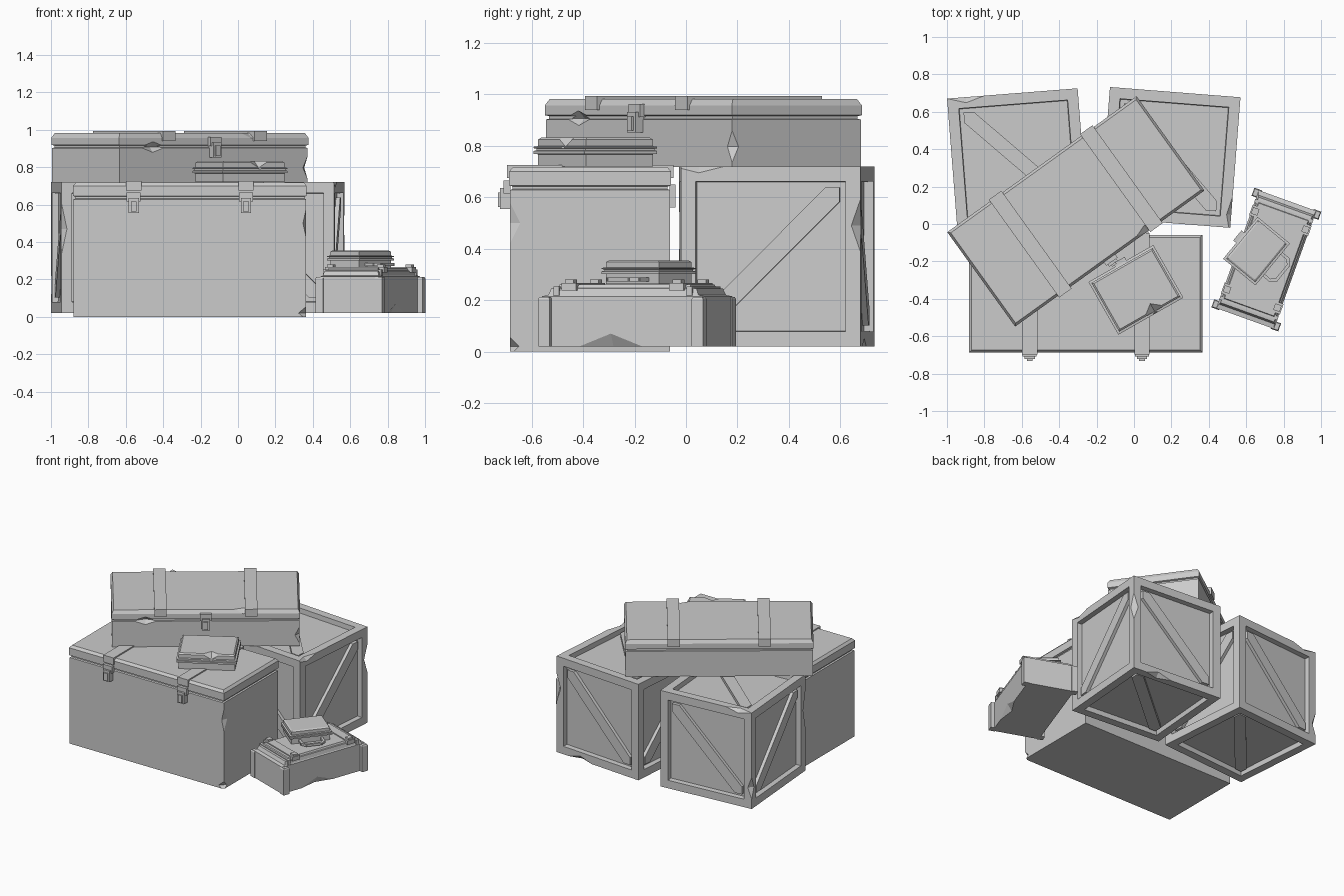
import bpy, bmesh
from math import radians, atan2, hypot
from mathutils import Matrix, Vector

if "Cube" in bpy.data.objects:
    bpy.data.objects.remove(bpy.data.objects["Cube"])


def frame(x, y, z, deg):
    return Matrix.Translation((x, y, z)) @ Matrix.Rotation(radians(deg), 4, 'Z')


def finish(name, bm, M):
    bmesh.ops.recalc_face_normals(bm, faces=bm.faces)
    me = bpy.data.meshes.new(name)
    bm.to_mesh(me)
    bm.free()
    ob = bpy.data.objects.new(name, me)
    bpy.context.collection.objects.link(ob)
    ob.matrix_world = M
    return ob


def box(name, M, loc, size, rot=None):
    bm = bmesh.new()
    bmesh.ops.create_cube(bm, size=1)
    bmesh.ops.scale(bm, vec=size, verts=bm.verts)
    L = Matrix.Translation(loc)
    return finish(name, bm, M @ (L @ rot if rot else L))


def tiers(name, M, rings):
    """Stack of rectangles (z, half x, half y) skinned into a closed solid."""
    bm = bmesh.new()
    rows = [[bm.verts.new((sx * hx, sy * hy, z)) for sx, sy in ((-1, -1), (1, -1), (1, 1), (-1, 1))]
            for z, hx, hy in rings]
    bm.faces.new(rows[0])
    bm.faces.new(rows[-1])
    for a, b in zip(rows, rows[1:]):
        for i in range(4):
            j = (i + 1) % 4
            bm.faces.new((a[i], a[j], b[j], b[i]))
    return finish(name, bm, M)


def ribbon(name, M, prof, x0, x1):
    """Extrude a closed (y, z) profile along x."""
    bm = bmesh.new()
    a, b = [[bm.verts.new((x, y, z)) for y, z in prof] for x in (x0, x1)]
    bm.faces.new(a)
    bm.faces.new(b)
    for i in range(len(prof)):
        j = (i + 1) % len(prof)
        bm.faces.new((a[i], a[j], b[j], b[i]))
    return finish(name, bm, M)


def chip(ob, loc, size):
    """Faceted dent cut out of an edge."""
    bm = bmesh.new()
    bmesh.ops.create_uvsphere(bm, u_segments=4, v_segments=2, radius=1)
    bmesh.ops.scale(bm, vec=size, verts=bm.verts)
    cut = finish('chip_cutter', bm, ob.matrix_world @ Matrix.Translation(loc))
    cut.hide_render = True
    cut.hide_viewport = True
    mod = ob.modifiers.new('chip', 'BOOLEAN')
    mod.operation = 'DIFFERENCE'
    mod.object = cut


def strap(name, M, x, hy, top, drop):
    """Strap over a lid with short tabs hanging front and back."""
    t = 0.013
    o = hy + t
    ribbon(name, M, [(-o, drop), (-o, top + t), (o, top + t), (o, drop), (hy - .005, drop),
                     (hy - .02, top - .005), (.02 - hy, top - .005), (.005 - hy, drop)],
           x - .041, x + .041)


def latch(name, M, x, y, z):
    s = -1 if y < 0 else 1
    box(name + '_plate', M, (x, y + s * .008, z + .03), (.075, .026, .05))
    box(name + '_clasp', M, (x, y + s * .015, z - .015), (.055, .04, .08))
    box(name + '_pin', M, (x, y + s * .024, z - .02), (.03, .04, .055))


# Big chest
C = frame(-.2575, -.3725, 0, 0)
chest = tiers('chest', C, [(0, .622, .311), (.628, .622, .311), (.632, .612, .301), (.642, .612, .301),
                           (.646, .625, .315), (.70, .625, .315), (.717, .61, .30)])
chip(chest, (.625, -.315, .50), (.022, .05, .10))
chip(chest, (.63, -.32, .02), (.06, .05, .05))
chip(chest, (.2, .318, .717), (.12, .06, .03))
for x in (-.3, .3):
    strap('chest_strap', C, x, .311, .713, .675)
    latch('chest_latch', C, x, -.315, .61)
    box('chest_hinge', C, (x, .32, .605), (.07, .025, .09))

# Long case lying across the top
T = frame(-.311, .0675, .717, 35.7)
case = tiers('long_case', T, [(0, .62, .308), (.185, .62, .308), (.188, .611, .299), (.198, .611, .299),
                              (.202, .623, .311), (.24, .623, .311), (.265, .61, .297)])
chip(case, (.622, -.31, .08), (.035, .035, .07))
chip(case, (.25, -.315, .265), (.11, .04, .03))
chip(case, (-.4, -.31, .19), (.09, .03, .03))
for x in (-.3, .3):
    strap('case_strap', T, x, .309, .263, .222)
latch('case_latch', T, 0, -.31, .19)

# Two wooden crates with recessed panels and diagonal braces
H, RIM, DEEP = .35, .082, .035


def crate(tag, M, chips):
    bm = bmesh.new()
    bmesh.ops.create_cube(bm, size=2 * H)
    bmesh.ops.inset_individual(bm, faces=bm.faces[:], thickness=RIM, depth=0)
    inner = [f for f in bm.faces if all(abs(abs(c) - H) > .01 for v in f.verts
             for c in v.co if abs(c) != max(map(abs, v.co)))]
    inner = [f for f in inner if f.calc_area() > .2]
    bmesh.ops.inset_individual(bm, faces=inner, thickness=.004, depth=-DEEP)
    body = finish(tag + '_crate', bm, M)
    for loc, size in chips:
        chip(body, loc, size)
    # brace profile clipped to the panel opening: corner-to-corner hexagon
    a, w = H - RIM, .055
    # face normal, in-plane right axis, slope sign
    faces = [((1, 0, 0), (0, 1, 0), 1), ((-1, 0, 0), (0, -1, 0), 1), ((0, 1, 0), (-1, 0, 0), -1),
             ((0, -1, 0), (1, 0, 0), -1), ((0, 0, 1), (1, 0, 0), -1), ((0, 0, -1), (1, 0, 0), -1)]
    for n, r, s in faces:
        n, r = Vector(n), Vector(r)
        u = n.cross(r)
        bm = bmesh.new()
        pts = [(-a, -a), (w - a, -a), (a, a - w), (a, a), (a - w, a), (-a, w - a)]
        lo, hi = [[bm.verts.new(r * p + u * (s * q) + n * d) for p, q in pts]
                  for d in (H - DEEP - .005, H - .012)]
        bm.faces.new(lo)
        bm.faces.new(hi)
        for i in range(6):
            j = (i + 1) % 6
            bm.faces.new((lo[i], lo[j], hi[j], hi[i]))
        finish(tag + '_crate_brace', bm, M)


crate('left', frame(-.623, .349, .37, 4.5),
      [((-H, -H, .1), (.03, .03, .14)), ((-.25, H, H), (.1, .03, .025)), ((-H, H, -.2), (.03, .03, .08))])
crate('right', frame(.193, .356, .37, -4.5),
      [((H, H, .12), (.035, .035, .1)), ((H, -.28, H), (.025, .1, .025)), ((.15, H, -H), (.1, .03, .03)),
       ((H, -H, -.15), (.03, .03, .08))])


# Small cases with a lipped lid
def small_case(tag, M, hx, hy, h):
    e = .012
    ob = tiers(tag, M, [(0, hx - e, hy - e), (h * .42, hx - e, hy - e), (h * .43, hx, hy), (h * .54, hx, hy),
                        (h * .55, hx - .008, hy - .008), (h * .62, hx - .008, hy - .008),
                        (h * .63, hx, hy), (h * .68, hx, hy), (h * .7, hx - e, hy - e),
                        (h * .93, hx - e, hy - e), (h, hx - 1.8 * e, hy - 1.8 * e)])
    box(tag + '_hinge', M, (0, hy + .008, h * .5), (.07, .025, h * .25))
    return ob


S = frame(.01, -.352, .72, 29.7)
sc = small_case('small_case', S, .2, .162, .112)
chip(sc, (.03, -.162, .112), (.075, .06, .045))

B = frame(.655, -.145, .262, 50.6)
small_case('little_case', B, .145, .112, .093)

# Loop handle of the little case
path = [(-.075, -.095), (-.075, -.155), (-.05, -.18), (.05, -.18), (.075, -.155), (.075, -.095)]
for (x0, y0), (x1, y1) in zip(path, path[1:]):
    box('little_case_handle', B, ((x0 + x1) / 2, (y0 + y1) / 2, .018),
        (hypot(x1 - x0, y1 - y0) + .012, .016, .016),
        Matrix.Rotation(atan2(y1 - y0, x1 - x0), 4, 'Z'))

# Low toolbox with corner posts
L = frame(.7075, -.19, .02, 70.2)
tb = tiers('toolbox', L, [(0, .335, .163), (.195, .335, .163), (.2, .31, .158), (.225, .3, .152), (.228, .275, .145),
                          (.24, .27, .14)])
chip(tb, (-.05, -.163, 0), (.13, .03, .05))
for sx in (-1, 1):
    for sy in (-1, 1):
        tiers('toolbox_corner_post', L @ Matrix.Translation((sx * .317, sy * .168, 0)),
              [(0, .023, .022), (.185, .023, .022), (.193, .018, .018)])
        box('toolbox_knob', L, (sx * .222, sy * .143, .243), (.036, .036, .034))
    box('toolbox_strap', L, (sx * .222, 0, .232), (.06, .335, .03))
    box('toolbox_rib', L, (sx * .275, 0, .215), (.022, .33, .035))
